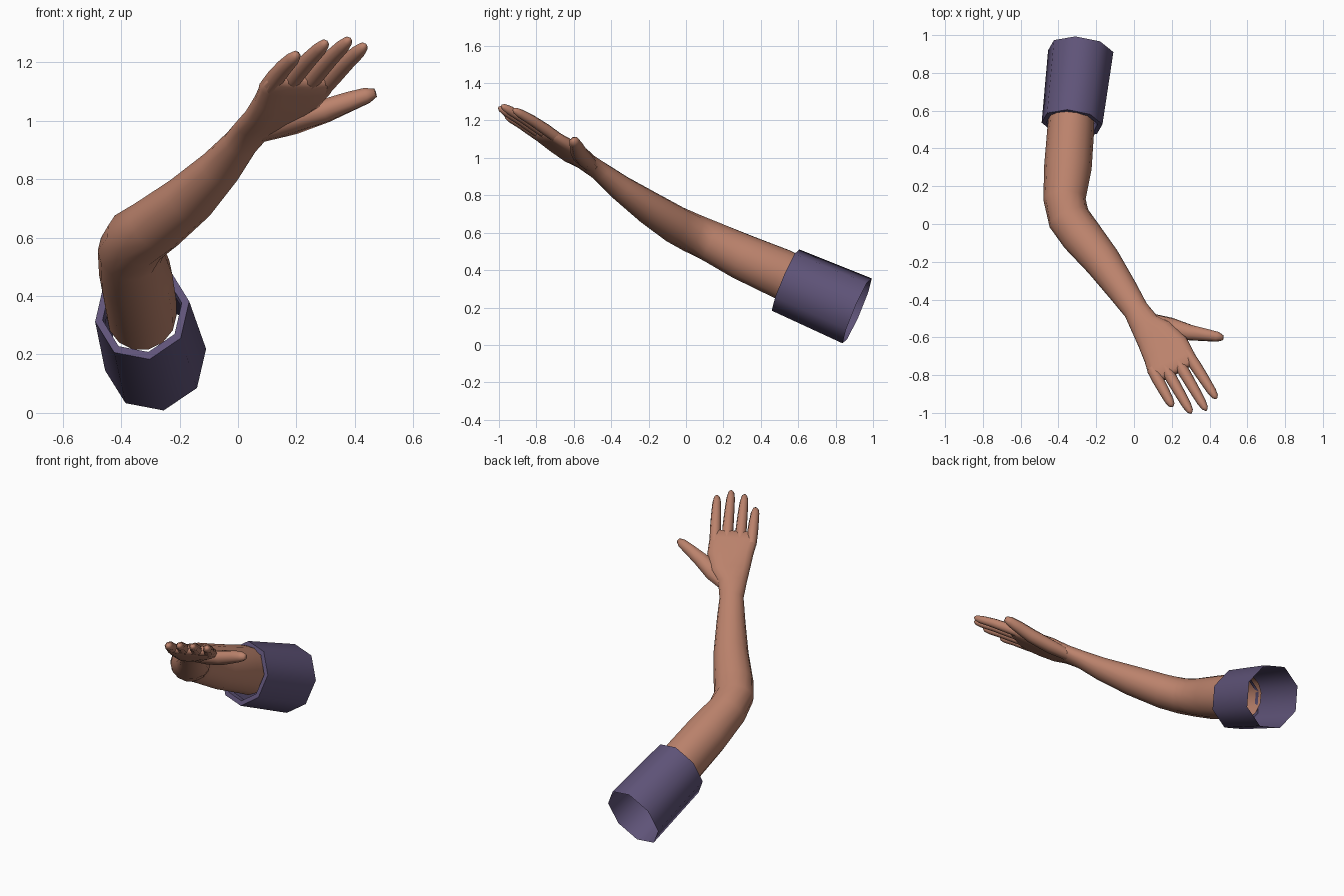
import bpy, bmesh, math
from mathutils import Vector as V

if "Cube" in bpy.data.objects:
    bpy.data.objects.remove(bpy.data.objects["Cube"])


def material(name, rgb):
    m = bpy.data.materials.new(name)
    m.diffuse_color = (*rgb, 1)
    m.use_nodes = True
    m.node_tree.nodes["Principled BSDF"].inputs["Base Color"].default_value = m.diffuse_color
    return m


SKIN = material("warm skin", (0.50, 0.225, 0.15))
CLOTH = material("muted purple cloth", (0.115, 0.088, 0.19))


def loft(name, rings, mat, n, ref=V((0, 0, 1)), axis=None, phase=0.0, cap=False, angle=75):
    """Skin elliptical rings (centre, half width, half thickness[, squareness])."""
    bm = bmesh.new()
    cs = [V(r[0]) for r in rings]
    loops = []
    for i, r in enumerate(rings):
        t = axis or (cs[min(i + 1, len(cs) - 1)] - cs[max(i - 1, 0)])
        t = t.normalized()
        side = ref.cross(t).normalized()
        up = t.cross(side)
        p = r[3] if len(r) > 3 else 1.0
        loop = []
        for k in range(n):
            a = phase + math.tau * k / n
            c, s = math.cos(a), math.sin(a)
            c = math.copysign(abs(c) ** p, c)
            s = math.copysign(abs(s) ** p, s)
            loop.append(bm.verts.new(cs[i] + side * c * r[1] + up * s * r[2]))
        loops.append(loop)
    for a, b in zip(loops, loops[1:]):
        for k in range(n):
            bm.faces.new((a[k], a[(k + 1) % n], b[(k + 1) % n], b[k]))
    if cap:
        bm.faces.new(loops[-1])
    me = bpy.data.meshes.new(name)
    bm.to_mesh(me)
    bm.free()
    me.materials.append(mat)
    ob = bpy.data.objects.new(name, me)
    bpy.context.collection.objects.link(ob)
    bpy.ops.object.select_all(action='DESELECT')
    ob.select_set(True)
    bpy.context.view_layer.objects.active = ob
    bpy.ops.object.shade_smooth_by_angle(angle=math.radians(angle))
    return ob


# Hand frame: D along the fingers, L toward the thumb, N out of the back of the hand
WRIST = V((0.03, -0.48, 0.945))
D = V((0.40, -0.77, 0.49)).normalized()
L = V((0.885, 0.46, -0.04))
L = (L - D * L.dot(D)).normalized()
N = D.cross(L)


def hand(u, v, w=0.0):
    return WRIST + D * u + L * v + N * w


# Arm and palm
loft("arm_and_palm", [
    ((-0.33, 0.60, 0.335), 0.120, 0.135),
    ((-0.335, 0.50, 0.385), 0.124, 0.135),
    ((-0.35, 0.30, 0.472), 0.126, 0.125),
    ((-0.368, 0.13, 0.555), 0.112, 0.112),
    ((-0.345, 0.03, 0.60), 0.112, 0.105),
    ((-0.28, -0.06, 0.645), 0.110, 0.100),
    ((-0.165, -0.20, 0.735), 0.097, 0.088),
    ((-0.06, -0.35, 0.84), 0.080, 0.068),
    ((0.01, -0.455, 0.925), 0.067, 0.052),
    (hand(0.07, 0.0), 0.080, 0.046),
    (hand(0.15, 0.022, -0.005), 0.108, 0.044, 0.8),
    (hand(0.26, 0.036, -0.006), 0.128, 0.040, 0.7),
    (hand(0.35, 0.030, -0.004), 0.134, 0.034, 0.6),
    (hand(0.40, 0.028, -0.004), 0.130, 0.027, 0.6),
    (hand(0.415, 0.028, -0.004), 0.115, 0.012, 0.6),
], SKIN, 14, cap=True)

# Fingers: root v, tip u, tip v
for name, v0, u1, v1 in (("little_finger", -0.074, 0.585, -0.070),
                         ("ring_finger", -0.010, 0.672, 0.002),
                         ("middle_finger", 0.064, 0.697, 0.080),
                         ("index_finger", 0.130, 0.660, 0.156)):
    a, b = hand(0.33, v0, -0.003), hand(u1, v1, -0.006)
    loft(name, [(a.lerp(b, t) + N * h, w, w * 1.0) for t, w, h in
                ((0, 0.030, 0), (0.3, 0.031, 0.004), (0.6, 0.028, 0.005),
                 (0.85, 0.024, 0.001), (0.96, 0.017, 0), (1, 0.006, 0))],
         SKIN, 8, ref=N, cap=True)

# Thumb
loft("thumb", [
    (hand(0.05, 0.025, -0.008), 0.045, 0.036),
    (hand(0.14, 0.105, -0.016), 0.060, 0.042),
    (hand(0.225, 0.195, -0.018), 0.044, 0.042),
    (hand(0.285, 0.265, -0.012), 0.034, 0.036),
    (hand(0.325, 0.312, -0.010), 0.028, 0.029),
    (hand(0.345, 0.335, -0.010), 0.014, 0.016),
], SKIN, 8, ref=N, cap=True)

# Sleeve: open eight-sided tube with a folded front hem
BACK, FRONT = V((-0.282, 0.915, 0.182)), V((-0.328, 0.532, 0.347))
AX = (FRONT - BACK).normalized()
loft("sleeve", [
    (BACK, 0.176, 0.193),
    (FRONT, 0.164, 0.182),
    (FRONT, 0.138, 0.154),
    (FRONT - AX * 0.04, 0.134, 0.150),
], CLOTH, 8, axis=AX, phase=math.radians(12), angle=60)
